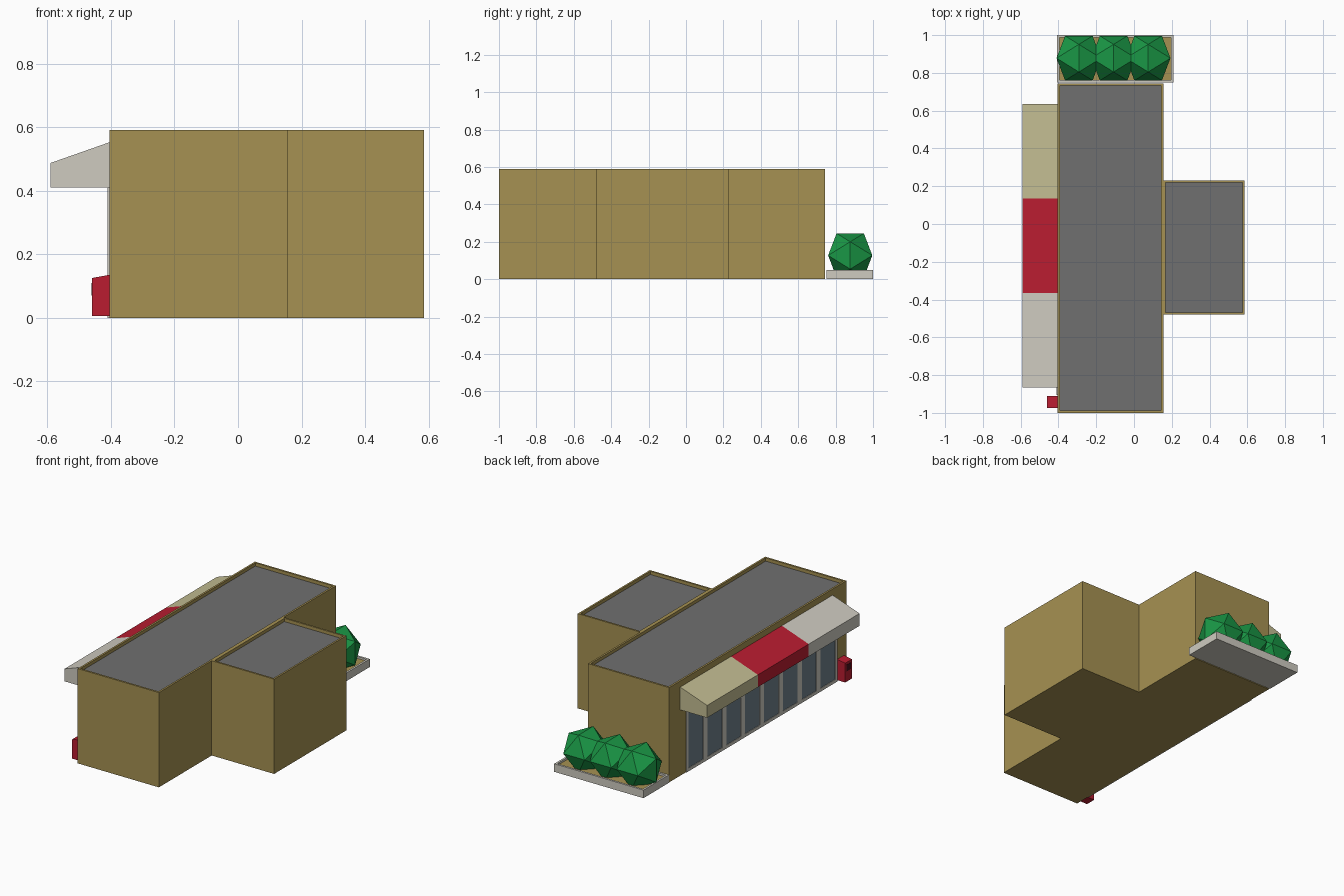
import bpy, bmesh
from mathutils import Vector

if "Cube" in bpy.data.objects:
    bpy.data.objects.remove(bpy.data.objects["Cube"])


def mat(name, r, g, b):
    m = bpy.data.materials.new(name)
    m.diffuse_color = (r, g, b, 1)
    m.use_nodes = True
    m.node_tree.nodes["Principled BSDF"].inputs["Base Color"].default_value = m.diffuse_color
    return m


TAN = mat("tan_wall", 0.38, 0.285, 0.085)
ROOF = mat("roof_grey", 0.16, 0.16, 0.16)
RED = mat("red", 0.49, 0.012, 0.03)
PALE = mat("pale_grey", 0.62, 0.60, 0.53)
BEIGE = mat("beige", 0.55, 0.51, 0.29)
GLASS = mat("glass", 0.16, 0.22, 0.26)
GREEN = mat("leaf_green", 0.01, 0.31, 0.06)
DARK = mat("dark_red", 0.06, 0.005, 0.01)


def finish(bm, name, *mats):
    bmesh.ops.recalc_face_normals(bm, faces=bm.faces[:])
    me = bpy.data.meshes.new(name)
    bm.to_mesh(me)
    bm.free()
    for m in mats:
        me.materials.append(m)
    ob = bpy.data.objects.new(name, me)
    bpy.context.collection.objects.link(ob)
    return ob


def add_box(bm, x0, x1, y0, y1, z0, z1):
    vs = bmesh.ops.create_cube(bm, size=1)["verts"]
    for v in vs:
        v.co = Vector(((x0 + x1) / 2 + v.co.x * (x1 - x0),
                       (y0 + y1) / 2 + v.co.y * (y1 - y0),
                       (z0 + z1) / 2 + v.co.z * (z1 - z0)))


def box(name, m, *dims):
    bm = bmesh.new()
    add_box(bm, *dims)
    return finish(bm, name, m)


# box with a rim around a sunken top of a second colour
def tray(name, dims, rim, drop, m_wall, m_top):
    bm = bmesh.new()
    add_box(bm, *dims)
    bm.normal_update()
    top = max(bm.faces, key=lambda f: f.calc_center_median().z)
    bmesh.ops.inset_region(bm, faces=[top], thickness=rim)
    floor = bmesh.ops.extrude_discrete_faces(bm, faces=[top])["faces"][0]
    bmesh.ops.translate(bm, verts=floor.verts[:], vec=(0, 0, -drop))
    floor.material_index = 1
    return finish(bm, name, m_wall, m_top)


# x-z profile extruded along y
def prism(name, m, profile, y0, y1):
    bm = bmesh.new()
    f = bm.faces.new([bm.verts.new((x, y0, z)) for x, z in profile])
    ext = bmesh.ops.extrude_face_region(bm, geom=[f])["geom"]
    bmesh.ops.translate(bm, vec=(0, y1 - y0, 0),
                        verts=[g for g in ext if isinstance(g, bmesh.types.BMVert)])
    return finish(bm, name, m)


# building blocks with parapets
WALL = -0.405
tray("main_building", (WALL, 0.155, -1, 0.744, 0, 0.59), 0.017, 0.02, TAN, ROOF)
tray("side_wing", (0.155, 0.585, -0.48, 0.23, 0, 0.59), 0.016, 0.02, TAN, ROOF)

# three-part sloped canopy
canopy = [(WALL, 0.41), (-0.59, 0.41), (-0.59, 0.487), (WALL, 0.552)]
for i, m in enumerate((PALE, RED, BEIGE)):
    y = -0.865 + i * 0.5
    prism(f"canopy_section_{i + 1}", m, canopy, y, y + 0.5)

# shop windows: eight framed panes
Y0, PITCH, POST, TOP = -0.905, 0.1856, 0.02, 0.41
for i in range(8):
    a, b = Y0 + i * PITCH, Y0 + (i + 1) * PITCH
    bm = bmesh.new()
    for y in (a, b - POST):
        add_box(bm, WALL - 0.005, WALL, y, y + POST, 0, TOP)
    for z in (0, TOP - POST):
        add_box(bm, WALL - 0.005, WALL, a + POST, b - POST, z, z + POST)
    finish(bm, f"window_frame_{i + 1}", PALE)
    box(f"window_glass_{i + 1}", GLASS, WALL - 0.002, WALL,
        a + POST, b - POST, POST, TOP - POST)

# small red vending box by the windows
prism("vending_box", RED, [(WALL, 0.005), (-0.46, 0.005), (-0.46, 0.125), (WALL, 0.135)],
      -0.975, -0.91)
box("vending_box_slot", DARK, -0.4615, -0.459, -0.965, -0.92, 0.07, 0.11)

# planter with three faceted bushes
tray("planter", (-0.407, 0.208, 0.75, 1.0, 0, 0.05), 0.018, 0.012, PALE, TAN)
PHI = (1 + 5 ** 0.5) / 2
S = 0.118 / PHI
for i, cx in enumerate((-0.292, -0.108, 0.075)):
    bm = bmesh.new()
    for p in (-1, 1):
        for q in (-PHI, PHI):
            for co in ((0, p, q), (p, q, 0), (q, 0, p)):
                bm.verts.new(Vector(co) * S + Vector((cx, 0.878, 0.127)))
    bmesh.ops.convex_hull(bm, input=bm.verts[:])
    finish(bm, f"bush_{i + 1}", GREEN)
